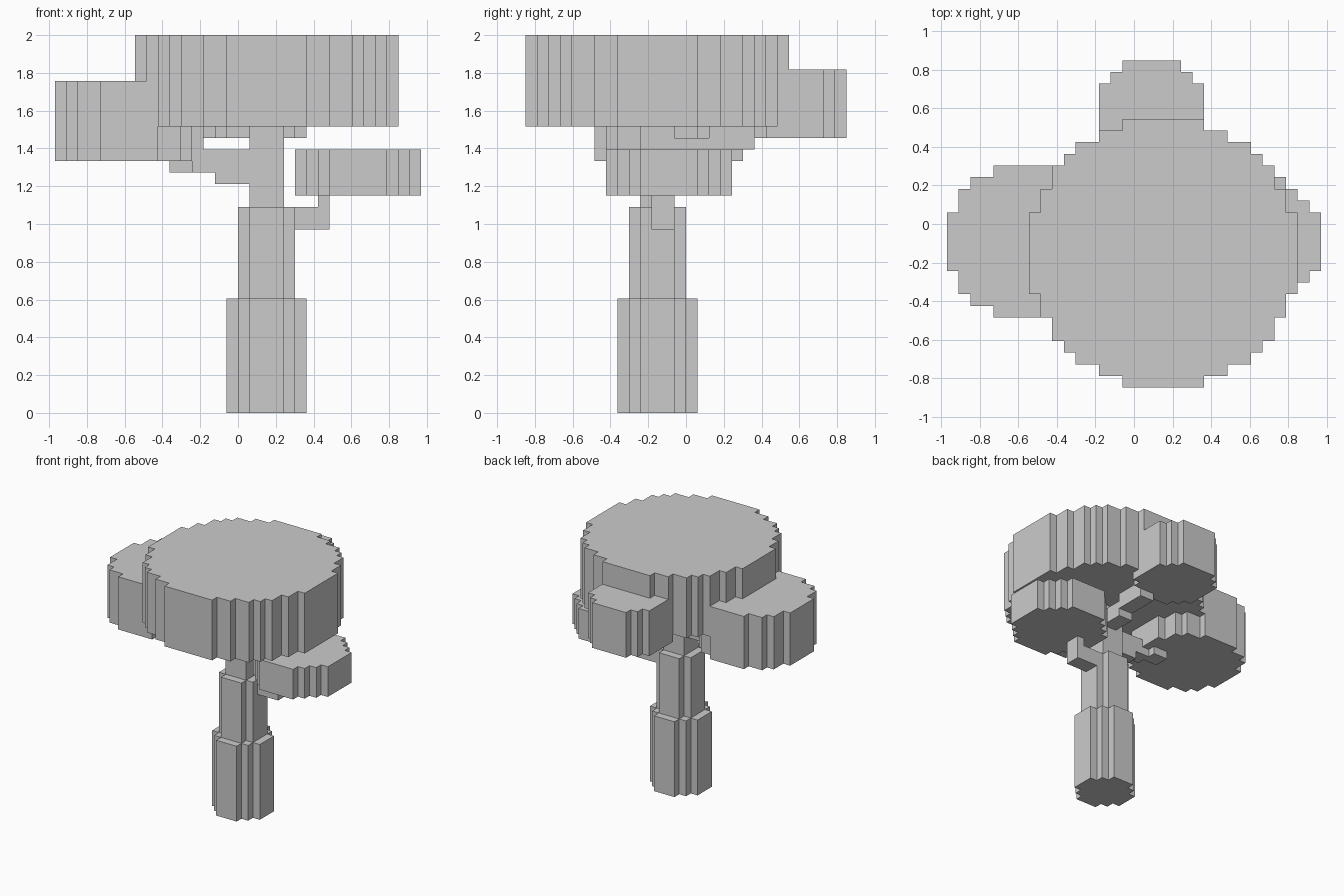
import bpy, bmesh
from mathutils import Vector

if "Cube" in bpy.data.objects:
    bpy.data.objects.remove(bpy.data.objects["Cube"])

U = 2 / 33          # one block; all part sizes below are in blocks


def disc(x0, y0, d, z0, z1):
    """Blocky round slab of diameter d with its low corner at x0, y0."""
    h = (d - 1) / 2
    return {(x0 + i, y0 + j, z)
            for i in range(d) for j in range(d)
            if (i - h) ** 2 + (j - h) ** 2 <= (d / 2) ** 2
            for z in range(z0, z1)}


def box(x0, x1, y0, y1, z0, z1):
    return {(x, y, z) for x in range(x0, x1)
            for y in range(y0, y1) for z in range(z0, z1)}


parts = {
    # trunk narrows in three steps
    "trunk_base": disc(-1, -6, 7, 0, 10),
    "trunk_middle": disc(0, -5, 5, 10, 18),
    "trunk_top": disc(1, -4, 3, 18, 25),
    # leaf clusters
    "main_canopy": disc(-9, -14, 23, 25, 33),
    "left_foliage": disc(-16, -8, 13, 22, 29),
    "right_foliage": disc(5, -7, 11, 19, 23),
    "back_foliage": disc(-3, 5, 9, 24, 30),
    # stepped branches
    "right_branch": box(4, 8, -3, -1, 16, 18) | box(7, 8, -3, -1, 18, 19),
    "left_branch": box(-2, 1, -4, -2, 20, 23) | box(-4, -2, -4, -2, 21, 23)
                   | box(-6, -4, -3, -1, 21, 23),
    "back_branch": box(2, 4, -1, 2, 22, 24) | box(2, 4, 2, 6, 23, 25),
}
solid = set().union(*parts.values())


def build(name, cells):
    """Skin the outer faces of the blocks and merge flat areas."""
    bm = bmesh.new()
    for c in cells:
        for axis in range(3):
            for s in (-1, 1):
                n = [0, 0, 0]
                n[axis] = s
                if tuple(a + b for a, b in zip(c, n)) in solid:
                    continue
                u, v, w = Vector(), Vector(), Vector(c)
                u[(axis + 1) % 3] = 1
                v[(axis + 2) % 3] = 1
                if s > 0:
                    w[axis] += 1
                else:
                    u, v = v, u
                bm.faces.new([bm.verts.new(p * U)
                              for p in (w, w + u, w + u + v, w + v)])
    bmesh.ops.remove_doubles(bm, verts=bm.verts[:], dist=U * 0.01)
    bmesh.ops.dissolve_limit(bm, angle_limit=0.02,
                             verts=bm.verts[:], edges=bm.edges[:])
    mesh = bpy.data.meshes.new(name)
    bm.to_mesh(mesh)
    bm.free()
    bpy.context.collection.objects.link(bpy.data.objects.new(name, mesh))


# each block belongs to the first part that claims it
used = set()
for name, cells in parts.items():
    build(name, cells - used)
    used |= cells
